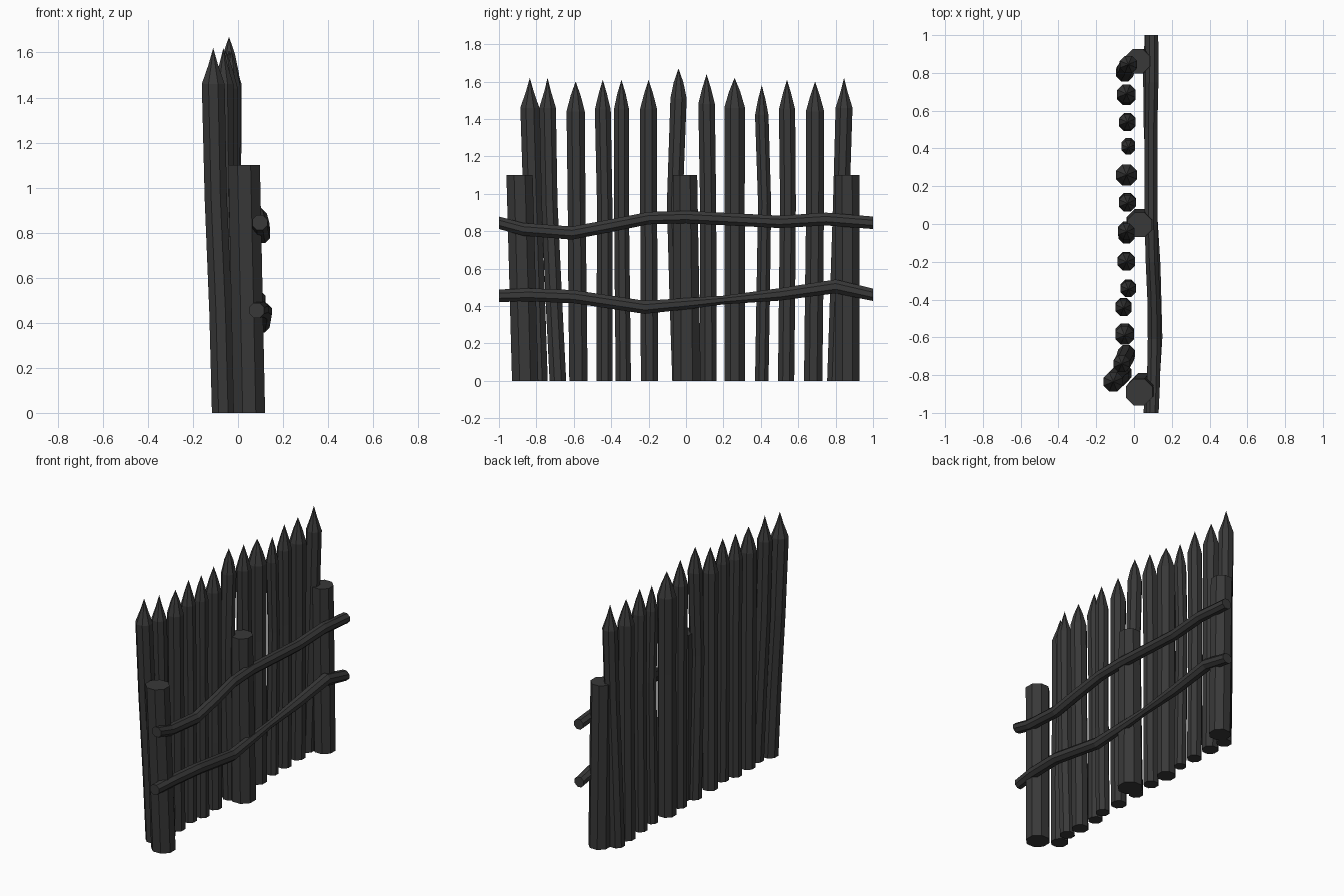
import bpy, bmesh, math
from mathutils import Vector

wood = bpy.data.materials.new("dark_wood")
wood.diffuse_color = (0.04, 0.04, 0.04, 1)


def loft(name, rings, along_y=False, tip=None, sides=8):
    """Skin rings of (centre, radius); optional pointed tip, otherwise capped."""
    bm = bmesh.new()
    loops = []
    for centre, r in rings:
        loop = []
        for i in range(sides):
            a = 2 * math.pi * (i + 0.5) / sides
            u, v = r * math.cos(a), r * math.sin(a)
            off = Vector((u, 0, v)) if along_y else Vector((u, v, 0))
            loop.append(bm.verts.new(Vector(centre) + off))
        loops.append(loop)
    for a, b in zip(loops, loops[1:]):
        for i in range(sides):
            j = (i + 1) % sides
            bm.faces.new((a[i], a[j], b[j], b[i]))
    bm.faces.new(loops[0])
    if tip:
        t = bm.verts.new(tip)
        for i in range(sides):
            bm.faces.new((loops[-1][i], loops[-1][(i + 1) % sides], t))
    else:
        bm.faces.new(loops[-1])
    bmesh.ops.recalc_face_normals(bm, faces=bm.faces)
    mesh = bpy.data.meshes.new(name)
    bm.to_mesh(mesh)
    bm.free()
    mesh.materials.append(wood)
    ob = bpy.data.objects.new(name, mesh)
    bpy.context.collection.objects.link(ob)
    return ob


# Pointed stakes: base x, base y, mid y, top x, top y, radius, tip z, tip fullness
stakes = [
    (-.065, -.79, -.82, -.11, -.835, .055, 1.62, .42),
    (-.04, -.685, -.73, -.065, -.74, .048, 1.62, .42),
    (-.05, -.575, -.585, -.05, -.59, .053, 1.60, .55),
    (-.055, -.435, -.435, -.055, -.445, .046, 1.61, .52),
    (-.03, -.335, -.345, -.03, -.345, .044, 1.61, .55),
    (-.04, -.195, -.20, -.04, -.20, .05, 1.61, .52),
    (-.04, -.03, -.06, -.04, -.04, .047, 1.67, .6),
    (-.035, .12, .118, -.035, .11, .048, 1.64, .52),
    (-.04, .26, .26, -.04, .26, .06, 1.62, .55),
    (-.03, .405, .42, -.03, .405, .039, 1.58, .55),
    (-.035, .535, .545, -.035, .54, .047, 1.61, .52),
    (-.04, .68, .69, -.04, .69, .053, 1.60, .52),
    (-.05, .80, .83, -.03, .845, .049, 1.62, .42),
]
for n, (bx, by, my, tx, ty, r, h, full) in enumerate(stakes, 1):
    mx = bx + (tx - bx) * 0.75
    loft(f"stake_{n}", [
        ((bx, by, 0), r),
        ((bx + (mx - bx) * .35, by + (my - by) * .5, .45), r),
        ((mx, my, .95), r * .97),
        ((tx, ty, h - .16), r),
        ((tx, ty, h - .075), r * full),
    ], tip=(tx, ty, h))

# Support posts: base x, base y, top x, top y, base radius, top radius
posts = [
    (.05, -.86, .027, -.89, .076, .076),
    (.035, .005, .03, -.005, .08, .07),
    (.035, .863, .02, .862, .07, .07),
]
for n, (bx, by, tx, ty, r0, r1) in enumerate(posts, 1):
    loft(f"post_{n}", [((bx, by, 0), r0), ((tx, ty, 1.1), r1)])

# Crooked rails: (x, y, z, radius) along the fence
rails = {
    "upper_rail": [
        (.097, -1, .845, .036), (.102, -.87, .81, .037), (.108, -.61, .79, .038),
        (.105, -.4, .83, .037), (.095, -.2, .87, .036), (.09, 0, .876, .036),
        (.09, .5, .85, .036), (.095, .75, .865, .037), (.095, 1, .845, .036)],
    "lower_rail": [
        (.083, -1, .455, .036), (.1, -.84, .46, .038), (.115, -.6, .45, .038),
        (.105, -.22, .393, .038), (.095, .03, .415, .032), (.09, .2, .432, .025),
        (.085, .5, .462, .036), (.085, .8, .505, .04), (.09, 1, .46, .036)],
}
for name, pts in rails.items():
    loft(name, [((x, y, z), r) for x, y, z, r in pts], along_y=True)
